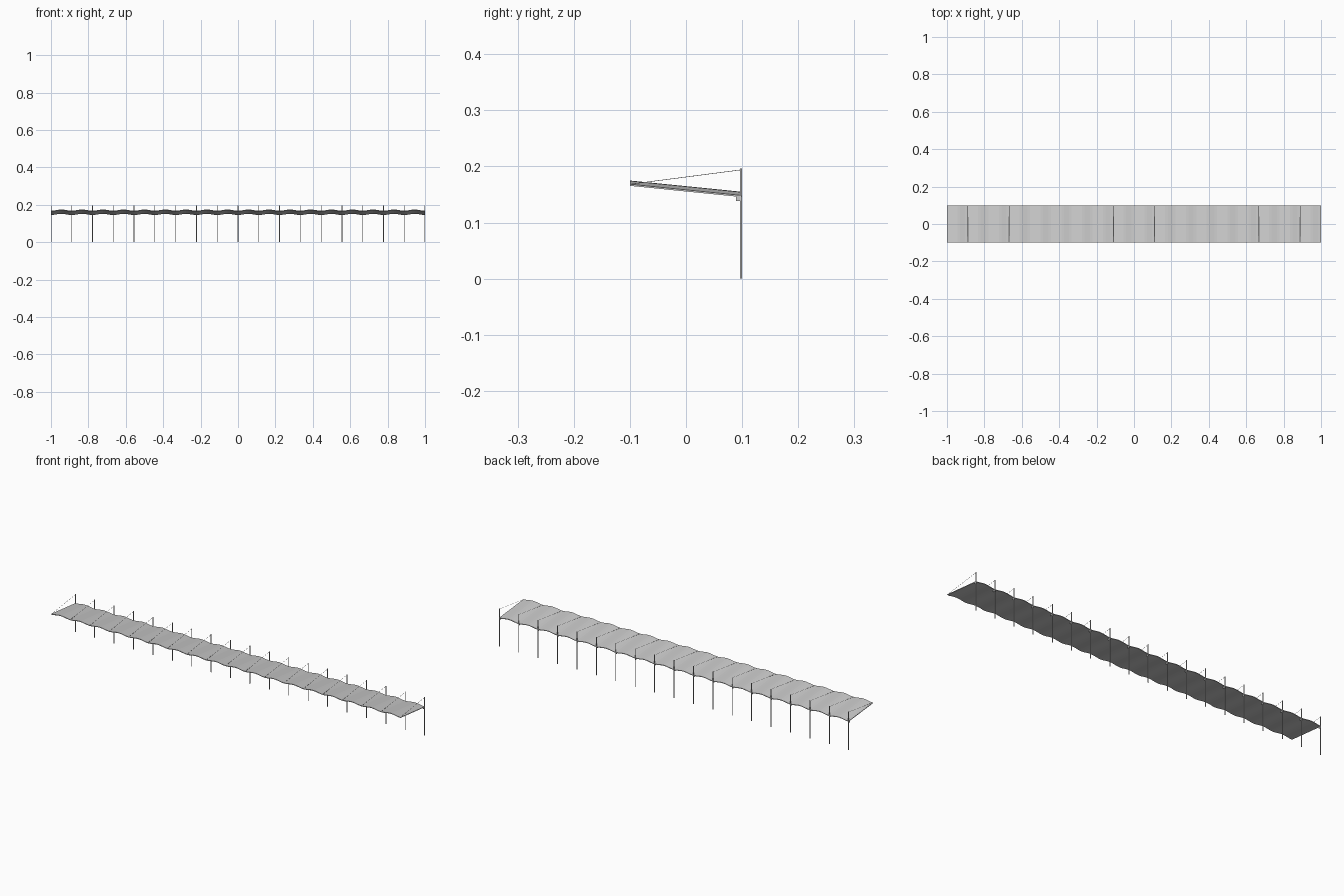
import bpy, bmesh, math
from mathutils import Vector

if "Cube" in bpy.data.objects:
    bpy.data.objects.remove(bpy.data.objects["Cube"])

BAYS = 18
PITCH = 2 / BAYS
SEG = 8            # facets per roof wave
WAVE = 0.0065      # wave height
THICK = 0.003
Z_FRONT, Z_BACK = 0.1685, 0.1485   # valley top heights


def finish(name, bm):
    bmesh.ops.recalc_face_normals(bm, faces=bm.faces)
    mesh = bpy.data.meshes.new(name)
    bm.to_mesh(mesh)
    bm.free()
    ob = bpy.data.objects.new(name, mesh)
    bpy.context.collection.objects.link(ob)
    return ob


def box(name, lo, hi):
    bm = bmesh.new()
    bmesh.ops.create_cube(bm, size=1)
    for v in bm.verts:
        v.co = Vector(lo[i] + (v.co[i] + 0.5) * (hi[i] - lo[i]) for i in range(3))
    return finish(name, bm)


def rod(name, a, b, radius, sides=8):
    a, b = Vector(a), Vector(b)
    d = b - a
    bm = bmesh.new()
    bmesh.ops.create_cone(bm, cap_ends=True, segments=sides,
                          radius1=radius, radius2=radius, depth=d.length)
    ob = finish(name, bm)
    ob.rotation_mode = 'QUATERNION'
    ob.rotation_quaternion = d.to_track_quat('Z', 'Y')
    ob.location = (a + b) / 2
    return ob


# Wavy sloping roof sheet, valleys at the posts
bm = bmesh.new()
rows = []
for i in range(BAYS * SEG + 1):
    x = -1 + i * PITCH / SEG
    h = WAVE * (1 - math.cos(2 * math.pi * i / SEG)) / 2
    rows.append([bm.verts.new((x, y, z + h - t)) for y, z, t in (
        (-0.1, Z_FRONT, 0), (0.099, Z_BACK, 0),
        (0.099, Z_BACK, THICK), (-0.1, Z_FRONT, THICK))])
for a, b in zip(rows, rows[1:]):
    for k in range(4):
        n = (k + 1) % 4
        bm.faces.new((a[k], a[n], b[n], b[k]))
bm.faces.new(rows[0])
bm.faces.new(rows[-1])
finish("roof_sheet", bm)

# Posts with bracket and tie cable at every valley
for i in range(BAYS + 1):
    x = max(-0.998, min(0.998, -1 + i * PITCH))
    rod("post", (x, 0.098, 0), (x, 0.098, 0.196), 0.002, 12)
    box("roof_bracket", (x - 0.002, 0.089, 0.1385), (x + 0.002, 0.097, 0.148))
    rod("tie_cable", (x, 0.098, 0.194), (x, -0.099, Z_FRONT), 0.0005, 6)
